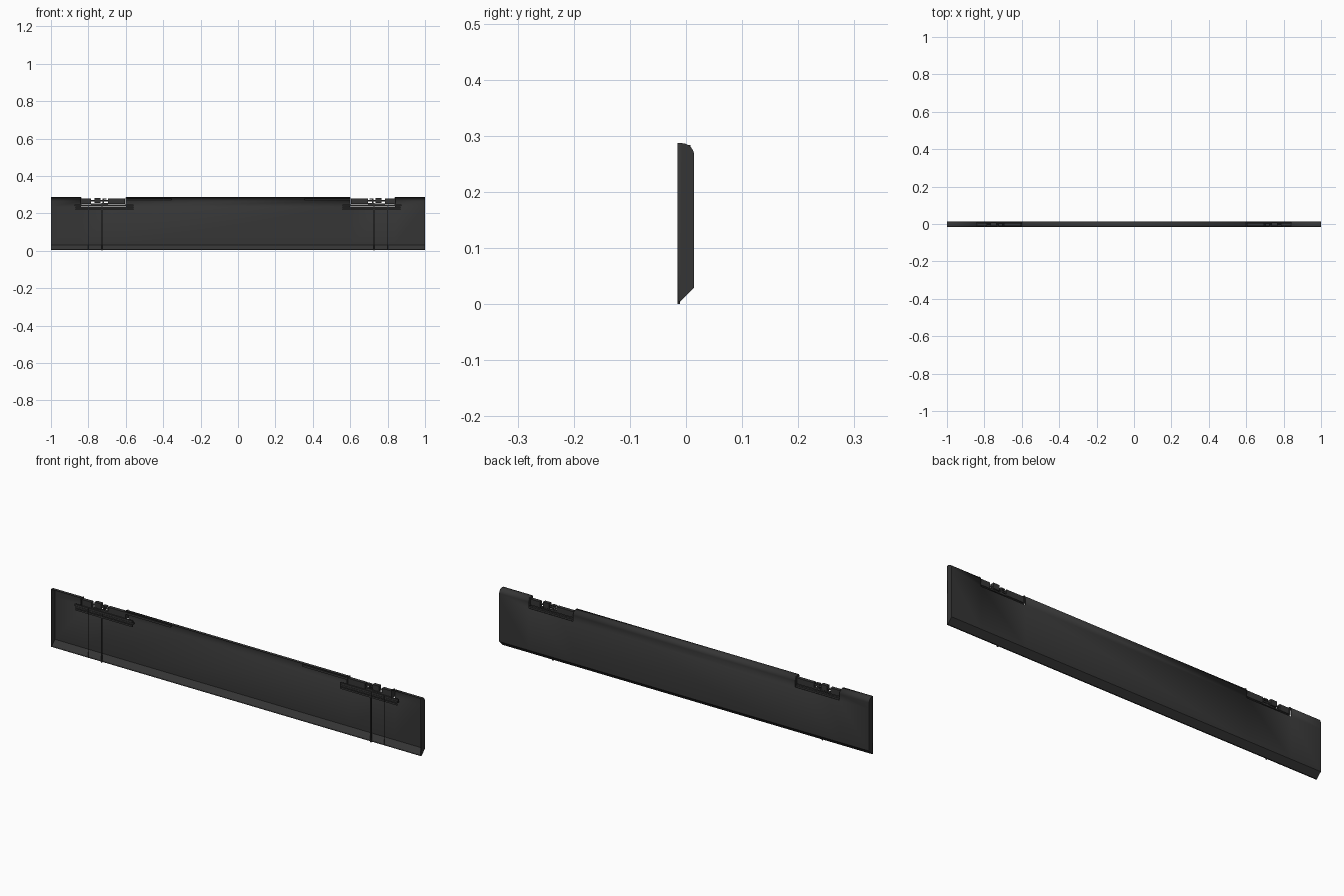
import bpy, bmesh, math

if "Cube" in bpy.data.objects:
    bpy.data.objects.remove(bpy.data.objects["Cube"])

mat = bpy.data.materials.new("dark_plastic")
mat.diffuse_color = (0.035, 0.035, 0.035, 1)
mat.use_nodes = True
mat.node_tree.nodes["Principled BSDF"].inputs["Base Color"].default_value = mat.diffuse_color


def finish(bm, name):
    me = bpy.data.meshes.new(name)
    bmesh.ops.recalc_face_normals(bm, faces=bm.faces)
    bm.to_mesh(me)
    bm.free()
    me.materials.append(mat)
    ob = bpy.data.objects.new(name, me)
    bpy.context.collection.objects.link(ob)
    return ob


def box(name, x0, x1, y0, y1, z0, z1):
    bm = bmesh.new()
    bmesh.ops.create_cube(bm, size=1)
    for v in bm.verts:
        v.co = ((x0 + x1) / 2 + v.co.x * (x1 - x0),
                (y0 + y1) / 2 + v.co.y * (y1 - y0),
                (z0 + z1) / 2 + v.co.z * (z1 - z0))
    return finish(bm, name)


# Cover shell: open at the front, chamfered bottom, rounded top back edge
F, B, TOP, NOTCH = -0.0155, 0.0145, 0.287, 0.235
R = 0.022
arc = [(B - R + R * math.cos(math.radians(a)), TOP - R + R * math.sin(math.radians(a)))
       for a in range(0, 91, 10)]
profile = [(F, 0.005), (-0.010, 0.005), (B, 0.03), (B, NOTCH)] + arc + [(F, TOP)]
xs = [-1, -0.84, -0.60, 0.60, 0.84, 1]
bm = bmesh.new()
cols = [[bm.verts.new((x, y, z)) for y, z in profile] for x in xs]
for i in range(len(xs) - 1):
    for j in range(len(profile) - 1):
        if i in (1, 3) and j >= 3:      # hinge cut-outs
            continue
        bm.faces.new((cols[i][j], cols[i + 1][j], cols[i + 1][j + 1], cols[i][j + 1]))
for c in (cols[0], cols[-1]):           # end caps
    bm.faces.new(c)
shell = finish(bm, "cover_shell")
mod = shell.modifiers.new("thickness", 'SOLIDIFY')
mod.thickness = 0.002
mod.offset = -1
bpy.context.view_layer.objects.active = shell
shell.select_set(True)
bpy.ops.object.shade_smooth_by_angle(angle=math.radians(30))

# Hinge parts: name, x range, y range, z range (right side, mirrored to left)
parts = [
    ("cutout_outer_wall", 0.838, 0.842, F, 0.008, 0.245, 0.284),
    ("cutout_inner_wall", 0.598, 0.602, F, 0.008, 0.245, 0.284),
    ("hinge_rail_lower", 0.56, 0.87, -0.014, -0.010, 0.217, 0.226),
    ("hinge_rail_middle", 0.56, 0.87, -0.012, 0.000, 0.228, 0.236),
    ("hinge_rail_upper", 0.56, 0.875, -0.014, -0.006, 0.238, 0.247),
    ("hinge_leaf_inner", 0.603, 0.695, -0.011, 0.006, 0.249, 0.278),
    ("hinge_leaf_outer", 0.785, 0.836, -0.011, 0.006, 0.249, 0.278),
    ("hinge_knuckle", 0.735, 0.768, -0.010, 0.008, 0.256, 0.283),
    ("clip_stem", 0.717, 0.724, -0.010, 0.004, 0.247, 0.279),
    ("clip_top", 0.702, 0.724, -0.010, 0.004, 0.273, 0.279),
    ("clip_base", 0.695, 0.730, -0.010, 0.004, 0.247, 0.256),
    ("knuckle_base", 0.73, 0.785, -0.010, 0.004, 0.247, 0.253),
    ("top_strip", 0.355, 0.60, -0.014, -0.008, 0.270, 0.280),
    ("main_rib", 0.725, 0.731, F, -0.011, 0.0, 0.247),
    ("thin_rib", 0.799, 0.801, F, -0.012, 0.003, 0.247),
]
for side, s in (("right", 1), ("left", -1)):
    for name, x0, x1, y0, y1, z0, z1 in parts:
        a, b = sorted((s * x0, s * x1))
        box(f"{name}_{side}", a, b, y0, y1, z0, z1)
    # Hinge pin running through the knuckle
    bm = bmesh.new()
    bmesh.ops.create_cone(bm, cap_ends=True, segments=12, radius1=0.004, radius2=0.004, depth=0.22)
    for v in bm.verts:
        v.co = (v.co.z + s * 0.725, v.co.x - 0.002, v.co.y + 0.266)
    finish(bm, f"hinge_pin_{side}")
